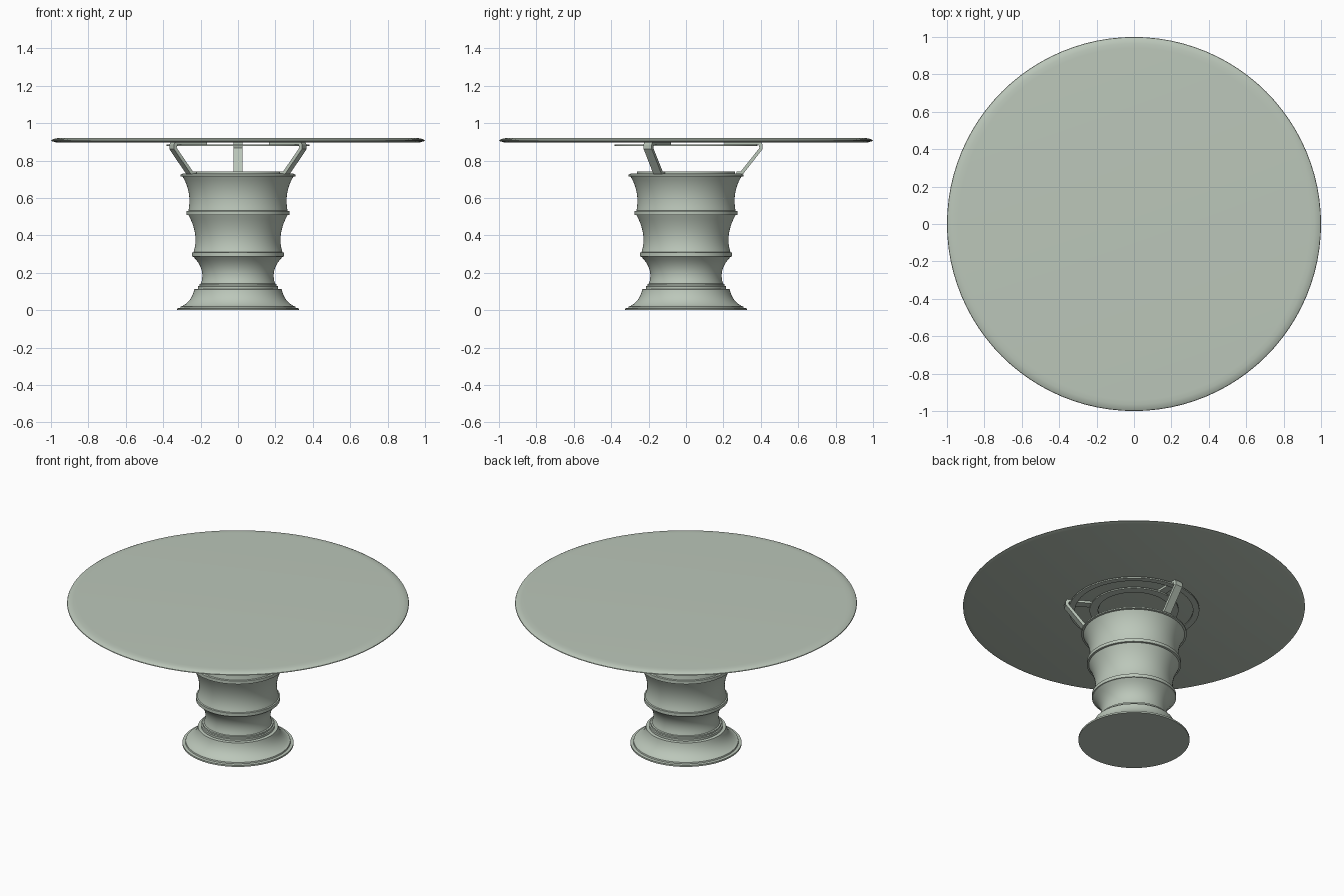
import bpy
import bmesh
from math import cos, sin, pi, radians
from mathutils import Matrix, Vector

cube = bpy.data.objects.get("Cube")
if cube:
    bpy.data.objects.remove(cube, do_unlink=True)

SIDES = 96

paint = bpy.data.materials.new("sage_green")
paint.use_nodes = True
colour = (0.50, 0.57, 0.49, 1.0)
paint.diffuse_color = colour
paint.node_tree.nodes["Principled BSDF"].inputs["Base Color"].default_value = colour


def finish(name, bm):
    """Turn a bmesh into a smooth-shaded object with sharp edges kept."""
    bmesh.ops.recalc_face_normals(bm, faces=bm.faces)
    mesh = bpy.data.meshes.new(name)
    bm.to_mesh(mesh)
    bm.free()
    mesh.materials.append(paint)
    mesh.shade_smooth()
    mesh.set_sharp_from_angle(angle=radians(30))
    obj = bpy.data.objects.new(name, mesh)
    bpy.context.collection.objects.link(obj)
    return obj


def lathe(name, profile, closed=False):
    """Revolve (radius, height) points; open profiles get flat end caps."""
    bm = bmesh.new()
    rings = []
    for r, z in profile:
        rings.append([bm.verts.new((r * cos(2 * pi * i / SIDES),
                                    r * sin(2 * pi * i / SIDES), z))
                      for i in range(SIDES)])
    pairs = list(zip(rings, rings[1:]))
    if closed:
        pairs.append((rings[-1], rings[0]))
    else:
        bm.faces.new(rings[0])
        bm.faces.new(rings[-1])
    for low, high in pairs:
        for i in range(SIDES):
            j = (i + 1) % SIDES
            bm.faces.new((low[i], low[j], high[j], high[i]))
    return finish(name, bm)


def cove(start, pull, end, steps=10):
    """Points of a hollow curve between two profile corners."""
    a, b, c = Vector(start), Vector(pull), Vector(end)
    return [tuple(a * (1 - t) ** 2 + b * 2 * t * (1 - t) + c * t * t)
            for t in (k / steps for k in range(steps + 1))]


def flat_ring(name, inner, outer, low, high):
    return lathe(name, [(inner, low), (outer, low), (outer, high), (inner, high)], True)


# Turned pedestal: flared foot, three coved drums and raised bands
profile = [(0.325, 0), (0.325, 0.01), (0.308, 0.012), (0.306, 0.02)]
profile += cove((0.298, 0.022), (0.245, 0.05), (0.234, 0.112))
profile += [(0.215, 0.114), (0.215, 0.128), (0.207, 0.13), (0.207, 0.14)]
profile += cove((0.198, 0.142), (0.172, 0.22), (0.238, 0.285))
profile += [(0.246, 0.287), (0.246, 0.308)]
profile += cove((0.238, 0.31), (0.207, 0.40), (0.264, 0.508))
profile += [(0.275, 0.51), (0.275, 0.53)]
profile += cove((0.265, 0.532), (0.246, 0.63), (0.296, 0.714))
profile += [(0.308, 0.716), (0.308, 0.724), (0.295, 0.73), (0.262, 0.73), (0.262, 0.742)]
lathe("pedestal", profile)

# Round top with a softened upper edge and an undercut rim
lathe("table_top", [(0.975, 0.898), (1.0, 0.905), (0.998, 0.909),
                    (0.985, 0.916), (0.965, 0.92), (0.94, 0.921)])

# Mounting rings under the top
flat_ring("outer_ring", 0.345, 0.382, 0.877, 0.885)
flat_ring("inner_ring", 0.21, 0.26, 0.877, 0.885)

# Bent brackets: foot on the pedestal, slanted leg, arm under the top
leg = [(0.27, 0.728), (0.305, 0.728), (0.41, 0.862), (0.41, 0.885), (0.402, 0.898),
       (0.205, 0.898), (0.205, 0.885), (0.388, 0.885), (0.393, 0.868),
       (0.293, 0.742), (0.27, 0.742)]
for side, turn in (("back", 90), ("right", 210), ("left", 330)):
    bm = bmesh.new()
    face = bm.faces.new([bm.verts.new((r, -0.025, z)) for r, z in leg])
    made = bmesh.ops.extrude_face_region(bm, geom=[face])["geom"]
    bmesh.ops.translate(bm, vec=(0, 0.05, 0),
                        verts=[v for v in made if isinstance(v, bmesh.types.BMVert)])
    bmesh.ops.rotate(bm, cent=(0, 0, 0), verts=bm.verts,
                     matrix=Matrix.Rotation(radians(turn), 3, "Z"))
    finish(side + "_bracket", bm)
